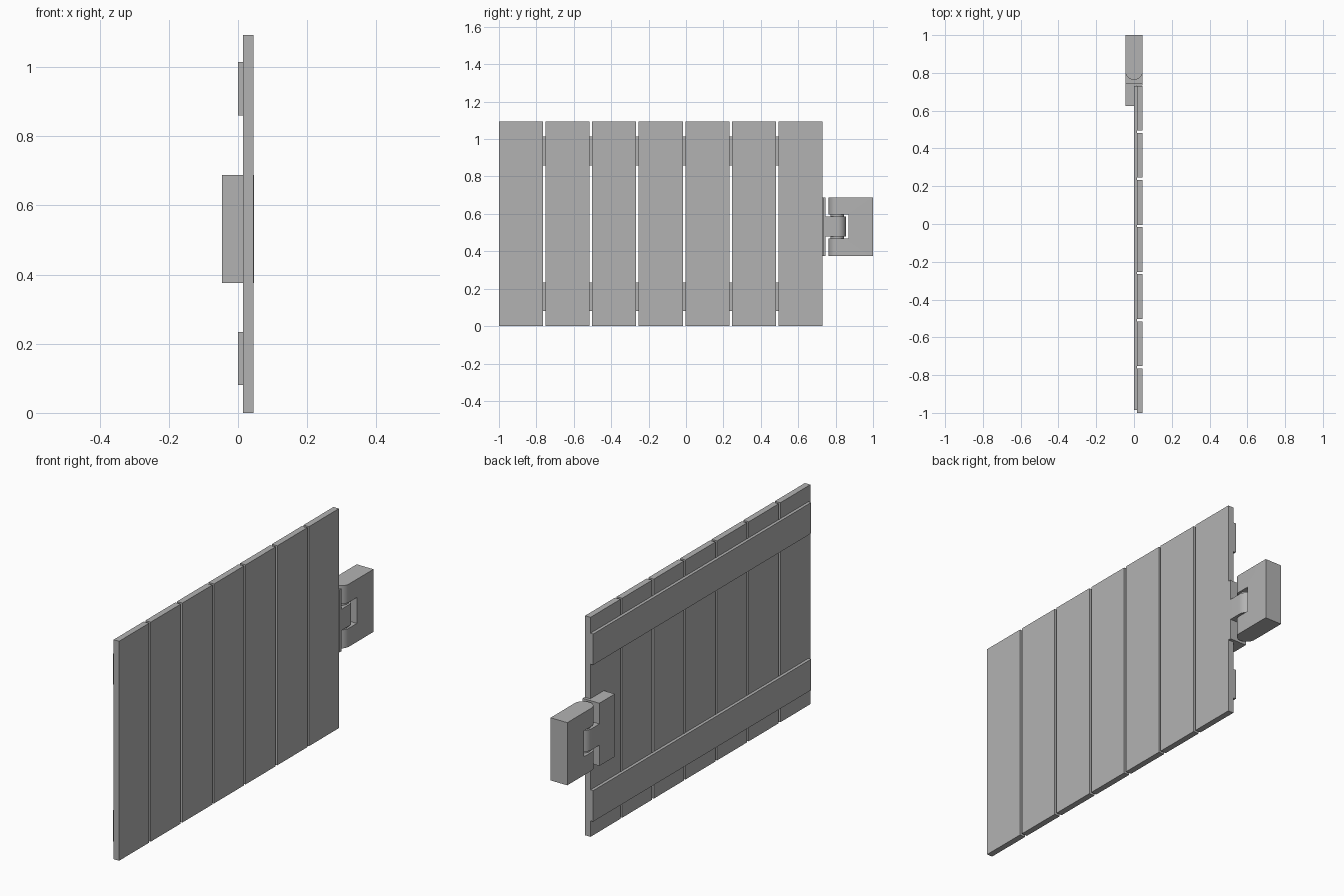
import bpy, bmesh, math

if "Cube" in bpy.data.objects:
    bpy.data.objects.remove(bpy.data.objects["Cube"], do_unlink=True)

grey = bpy.data.materials.new("plain_grey")
grey.use_nodes = True
colour = (0.45, 0.45, 0.45, 1)
grey.diffuse_color = colour
grey.node_tree.nodes["Principled BSDF"].inputs["Base Color"].default_value = colour


def prism(name, outline, z0, z1):
    """Extrude an (x, y) outline from z0 up to z1."""
    bm = bmesh.new()
    face = bm.faces.new([bm.verts.new((x, y, z0)) for x, y in outline])
    new = bmesh.ops.extrude_face_region(bm, geom=[face])["geom"]
    bmesh.ops.translate(bm, vec=(0, 0, z1 - z0),
                        verts=[v for v in new if isinstance(v, bmesh.types.BMVert)])
    bmesh.ops.recalc_face_normals(bm, faces=bm.faces)
    mesh = bpy.data.meshes.new(name)
    bm.to_mesh(mesh)
    bm.free()
    mesh.materials.append(grey)
    obj = bpy.data.objects.new(name, mesh)
    bpy.context.collection.objects.link(obj)
    return obj


def box(name, x0, x1, y0, y1, z0, z1):
    return prism(name, [(x0, y0), (x1, y0), (x1, y1), (x0, y1)], z0, z1)


def arc(radius, start, end, steps=24):
    """Points round the hinge axis, angles in degrees."""
    angles = [math.radians(start + (end - start) * i / steps) for i in range(steps + 1)]
    return [(radius * math.cos(a), AXIS_Y + radius * math.sin(a)) for a in angles]


def smooth(obj):
    bpy.ops.object.select_all(action="DESELECT")
    obj.select_set(True)
    bpy.context.view_layer.objects.active = obj
    bpy.ops.object.shade_smooth_by_angle(angle=math.radians(30))


# Upright planks with narrow gaps
BACK, FRONT = 0.015, 0.045
PITCH, WIDTH, HEIGHT = 0.249, 0.236, 1.093
for i in range(7):
    y = -1 + i * PITCH
    box(f"plank_{i + 1}", BACK, FRONT, y, y + WIDTH, 0, HEIGHT)

# Two battens across the back
for name, z in (("lower_batten", 0.08), ("upper_batten", 0.86)):
    box(name, 0, BACK, -0.985, 0.73, z, z + 0.154)

# Fixed hinge leaf, wrapping the plank edge
R, AXIS_Y = 0.046, 0.809
Z0, Z1 = 0.376, 0.688
prism("fixed_hinge_leaf",
      [(-R, 0.625), (BACK, 0.625), (BACK, 0.732), (R, 0.732), (R, 0.747), (-R, 0.747)],
      Z0, Z1)

# Rounded tongue of the fixed leaf
tongue = prism("hinge_tongue", [(-R, 0.747), (R, 0.747)] + arc(R, 0, 180), 0.479, 0.585)
smooth(tongue)

# Wall block with rounded end and a slot for the tongue
block = prism("hinge_wall_block", [(R, 1.0), (-R, 1.0)] + arc(R, 180, 360), Z0, Z1)
slot = box("slot_cutter", -0.1, 0.1, 0.7, 0.87, 0.468, 0.597)
slot.hide_render = True
cut = block.modifiers.new("slot", "BOOLEAN")
cut.operation = "DIFFERENCE"
cut.solver = "EXACT"
cut.object = slot
bpy.context.view_layer.objects.active = block
bpy.ops.object.modifier_apply(modifier=cut.name)
bpy.data.objects.remove(slot, do_unlink=True)
smooth(block)

# Hinge pin bridging the gaps beside the tongue
pin = prism("hinge_pin", arc(0.036, 0, 345, 23), 0.45, 0.615)
smooth(pin)
